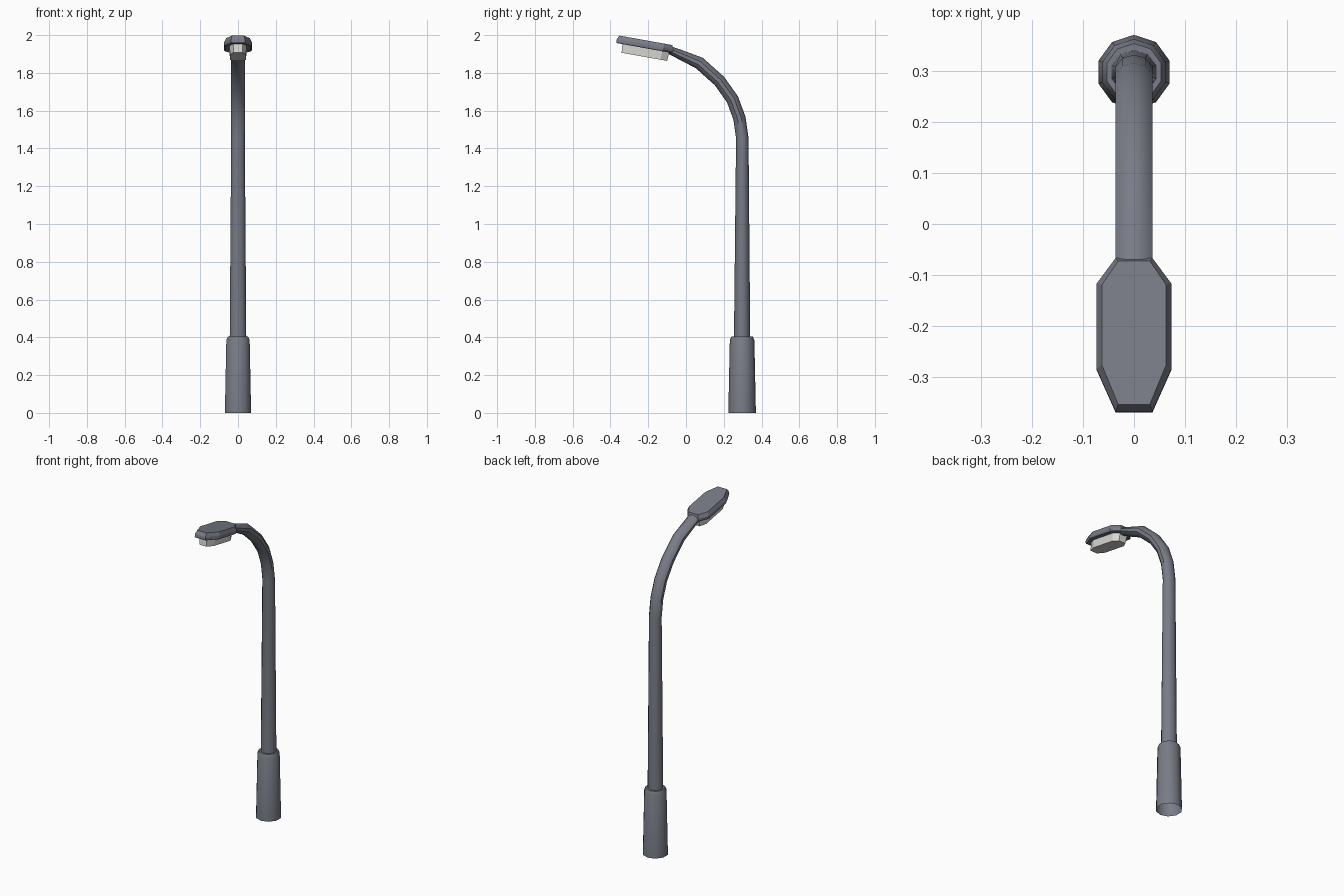
import bpy, bmesh, math
from mathutils import Vector

cube = bpy.data.objects.get("Cube")
if cube:
    bpy.data.objects.remove(cube, do_unlink=True)

SIDES = 10
POLE_Y = 0.297


def material(name, rgb):
    m = bpy.data.materials.new(name)
    m.use_nodes = True
    m.diffuse_color = (*rgb, 1)
    m.node_tree.nodes["Principled BSDF"].inputs["Base Color"].default_value = (*rgb, 1)
    return m


metal = material("grey metal", (0.19, 0.20, 0.24))
glass = material("pale lamp glass", (0.72, 0.71, 0.66))


def loft(name, rings, mat, cap_start=True, cap_end=True, smooth=True):
    """Skin a list of equal-length point rings."""
    bm = bmesh.new()
    loops = [[bm.verts.new(p) for p in ring] for ring in rings]
    n = len(loops[0])
    for a, b in zip(loops, loops[1:]):
        for i in range(n):
            j = (i + 1) % n
            bm.faces.new((a[i], a[j], b[j], b[i]))
    if cap_start:
        bm.faces.new(loops[0][::-1])
    if cap_end:
        bm.faces.new(loops[-1])
    bmesh.ops.recalc_face_normals(bm, faces=bm.faces)
    mesh = bpy.data.meshes.new(name)
    bm.to_mesh(mesh)
    bm.free()
    mesh.materials.append(mat)
    ob = bpy.data.objects.new(name, mesh)
    bpy.context.collection.objects.link(ob)
    if smooth:
        bpy.ops.object.select_all(action="DESELECT")
        ob.select_set(True)
        bpy.context.view_layer.objects.active = ob
        bpy.ops.object.shade_smooth_by_angle(angle=math.radians(40))
    return ob


def ring(y, z, rx, ry, tilt=0.0):
    """Polygon around (y, z); tilt leans its plane towards the front."""
    out = []
    for i in range(SIDES):
        a = math.tau * (i + 0.5 * (SIDES % 4 == 0)) / SIDES + math.pi / 2
        s = ry * math.sin(a)
        out.append(Vector((rx * math.cos(a), y + s * math.cos(tilt), z + s * math.sin(tilt))))
    return out


# Base sleeve, open underneath
sleeve = [(0.073, 0), (0.065, 0.385), (0.056, 0.405), (0.044, 0.405)]
loft("base_sleeve", [ring(POLE_Y, z, r, r) for r, z in sleeve], metal, cap_start=False)

# Tapered pole with curved arm
path = [(0.297, 0.4), (0.298, 1.455), (0.283, 1.56), (0.246, 1.66),
        (0.177, 1.757), (0.071, 1.852), (-0.013, 1.889), (-0.098, 1.926)]
rings = []
for k, (y, z) in enumerate(path):
    y0, z0 = path[max(k - 1, 0)]
    y1, z1 = path[min(k + 1, len(path) - 1)]
    tilt = 0 if k < 2 else math.atan2(y0 - y1, z1 - z0)
    rx, ry = (0.046, 0.043) if k == 0 else (0.038, 0.033)
    if k >= len(path) - 2:
        ry = 0.027 if k == len(path) - 2 else 0.02
    rings.append(ring(y, z, rx, ry, tilt))
loft("pole_and_arm", rings, metal)

# Lamp head and glass share a sloped plane
SLOPE = 0.18


def plate(outline, height, inset=0.0):
    """Mirrored outline raised from the sloped plane, shrunk by inset."""
    ys = [y for x, y in outline]
    mid, half = (min(ys) + max(ys)) / 2, (max(ys) - min(ys)) / 2
    full = outline + [(-x, y) for x, y in reversed(outline)]
    widest = max(x for x, y in outline)
    pts = []
    for x, y in full:
        x *= 1 - inset / widest
        y = mid + (y - mid) * (1 - inset / half)
        z = 1.958 - SLOPE * (y + 0.368)
        pts.append(Vector((x, y + SLOPE * height, z + height)))
    return pts


head = [(0.036, -0.07), (0.073, -0.12), (0.073, -0.287), (0.036, -0.37)]
loft("lamp_head", [plate(head, 0, 0.004), plate(head, 0.006), plate(head, 0.02),
                   plate(head, 0.041, 0.01)], metal, smooth=False)

lens = [(0.025, -0.088), (0.046, -0.125), (0.046, -0.29), (0.025, -0.337)]
loft("lamp_glass", [plate(lens, -0.045, 0.004), plate(lens, 0.004)], glass, smooth=False)
